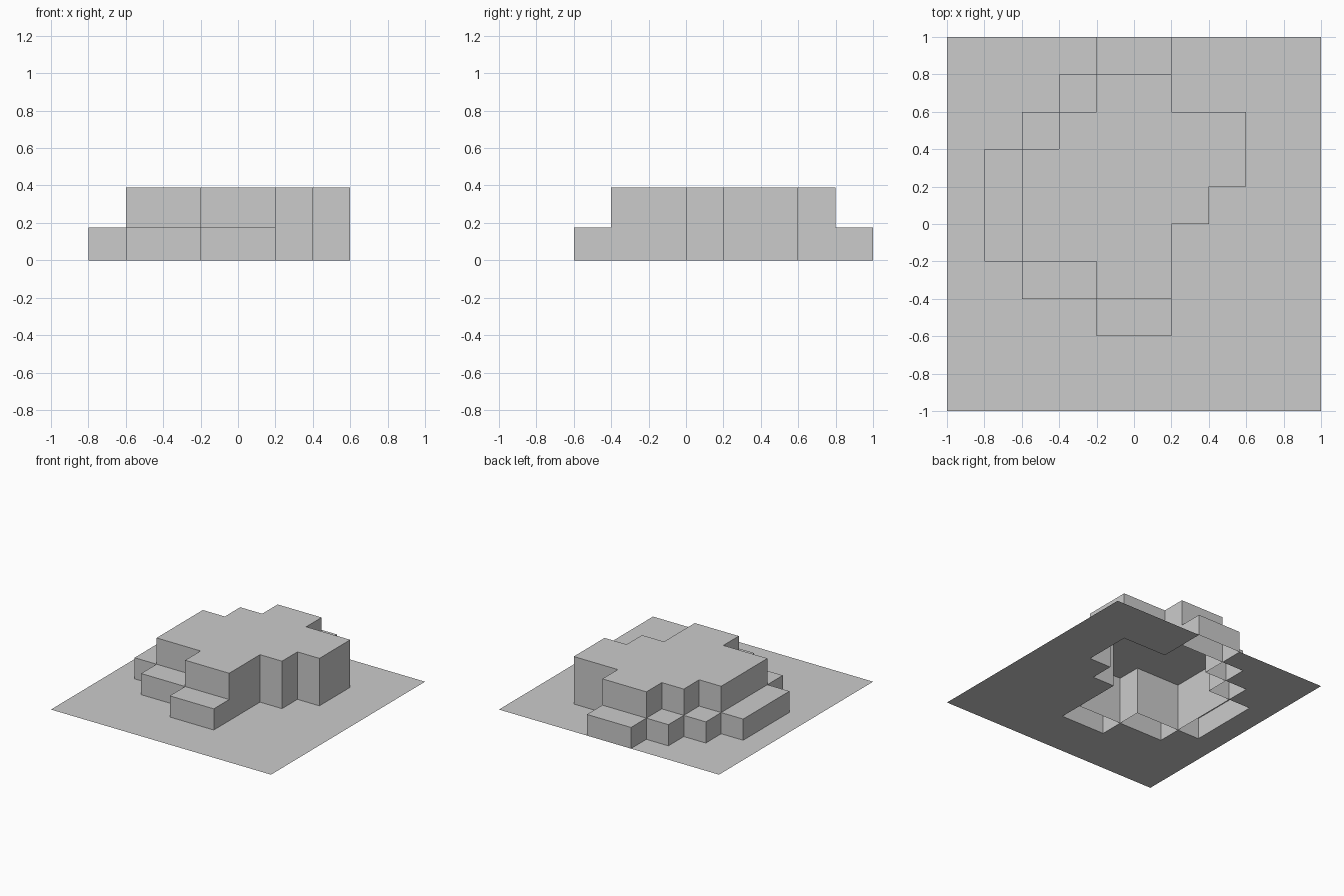
import bpy, bmesh

if "Cube" in bpy.data.objects:
    bpy.data.objects.remove(bpy.data.objects["Cube"])

# Stepped mound on a 10 x 10 sheet: one digit per tile, rows run front to back
TILES = [
    "0000000000",
    "0000000000",
    "0000110000",
    "0011220000",
    "0122220000",
    "0122222000",
    "0122222200",
    "0012222200",
    "0001220000",
    "0000110000",
]
LEVELS = [0.0, 0.174, 0.39]
N, S = 10, 0.2

bm = bmesh.new()
verts = {}


def vert(i, j, z):
    key = (i, j, z)
    if key not in verts:
        verts[key] = bm.verts.new((i * S - 1, j * S - 1, z))
    return verts[key]


def height(i, j):
    inside = 0 <= i < N and 0 <= j < N
    return LEVELS[int(TILES[j][i])] if inside else 0.0


for j in range(N):
    for i in range(N):
        h = height(i, j)
        corners = [(i, j), (i + 1, j), (i + 1, j + 1), (i, j + 1)]
        # Flat top of the tile
        bm.faces.new([vert(*c, h) for c in corners])
        # Walls down to the ground wherever the neighbour is lower
        for k, (di, dj) in enumerate([(0, -1), (1, 0), (0, 1), (-1, 0)]):
            if height(i + di, j + dj) < h:
                a, b = corners[k], corners[(k + 1) % 4]
                bm.faces.new([vert(*a, 0.0), vert(*b, 0.0), vert(*b, h), vert(*a, h)])

mesh = bpy.data.meshes.new("stepped_terrain")
bm.to_mesh(mesh)
bm.free()
terrain = bpy.data.objects.new("stepped_terrain", mesh)
bpy.context.collection.objects.link(terrain)
